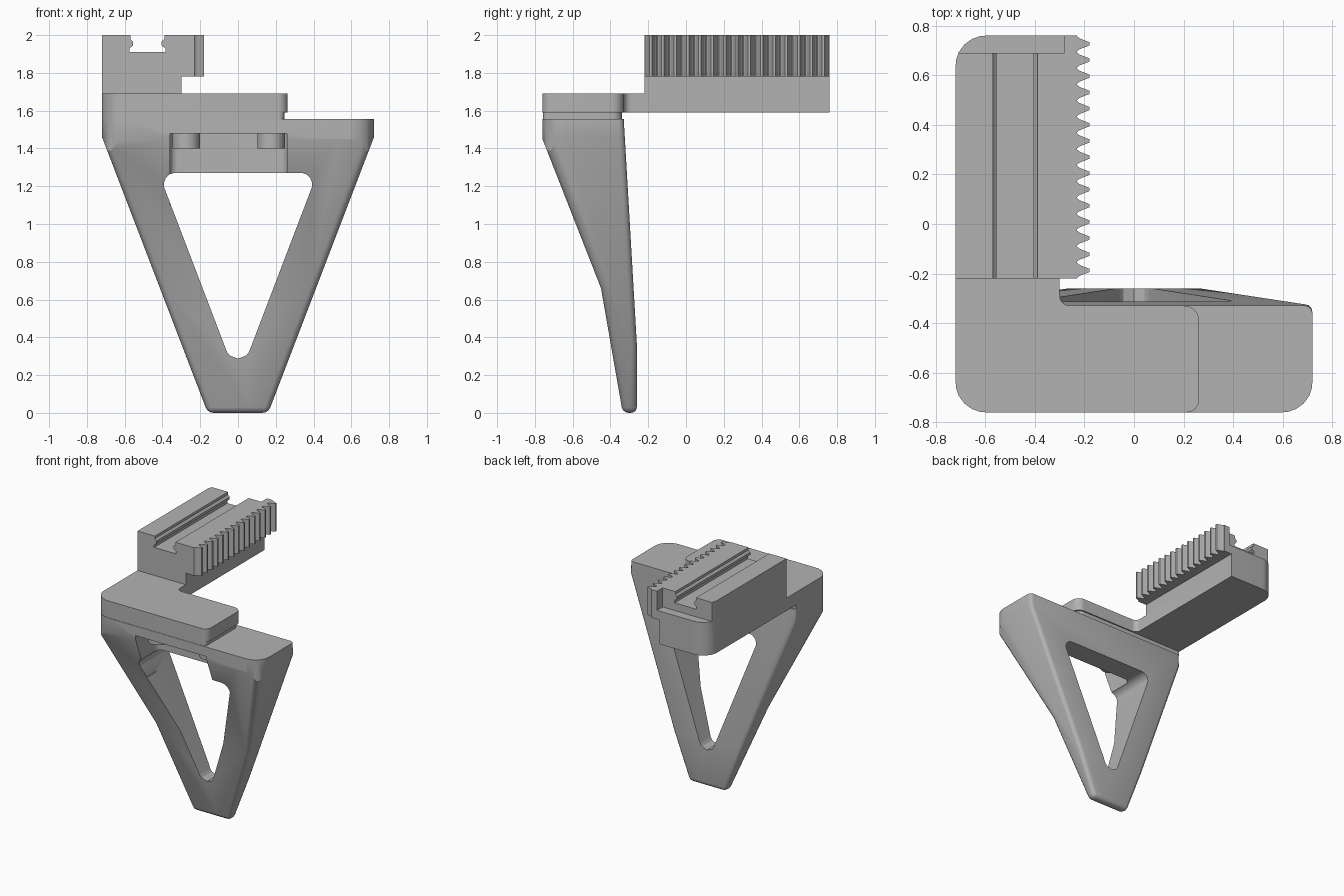
import bpy, bmesh, math
from mathutils import Vector

old = bpy.data.objects.get("Cube")
if old:
    bpy.data.objects.remove(old, do_unlink=True)

grey = bpy.data.materials.new("plain_grey")
grey.use_nodes = True
grey.diffuse_color = (0.45, 0.45, 0.45, 1)
grey.node_tree.nodes["Principled BSDF"].inputs["Base Color"].default_value = (0.45, 0.45, 0.45, 1)


def rounded(corners, steps=6):
    """Turn (u, v, radius) corners into an outline with filleted corners."""
    out = []
    for i, (u, v, r) in enumerate(corners):
        p = Vector((u, v))
        if r == 0:
            out.append(p)
            continue
        a = (Vector(corners[i - 1][:2]) - p).normalized()
        b = (Vector(corners[(i + 1) % len(corners)][:2]) - p).normalized()
        half = a.angle(b) / 2
        centre = p + (a + b).normalized() * (r / math.sin(half))
        start = p + a * (r / math.tan(half)) - centre
        end = p + b * (r / math.tan(half)) - centre
        for k in range(steps + 1):
            t = k / steps
            out.append(centre + (start.lerp(end, t)).normalized() * r)
    return out


def prism(name, outline, axis, lo, hi):
    """Extrude a 2D outline along an axis."""
    place = {"x": lambda u, v, w: (w, u, v),
             "y": lambda u, v, w: (u, w, v),
             "z": lambda u, v, w: (u, v, w)}[axis]
    bm = bmesh.new()
    face = bm.faces.new([bm.verts.new(place(p[0], p[1], lo)) for p in outline])
    ext = bmesh.ops.extrude_face_region(bm, geom=[face])
    verts = [g for g in ext["geom"] if isinstance(g, bmesh.types.BMVert)]
    bmesh.ops.translate(bm, verts=verts, vec=place(0, 0, hi - lo))
    bmesh.ops.recalc_face_normals(bm, faces=bm.faces)
    mesh = bpy.data.meshes.new(name)
    bm.to_mesh(mesh)
    bm.free()
    obj = bpy.data.objects.new(name, mesh)
    bpy.context.collection.objects.link(obj)
    mesh.materials.append(grey)
    return obj


def activate(obj):
    bpy.ops.object.select_all(action="DESELECT")
    obj.select_set(True)
    bpy.context.view_layer.objects.active = obj


def combine(obj, cutter, operation):
    """Apply a boolean and remove the cutter."""
    mod = obj.modifiers.new("cut", "BOOLEAN")
    mod.operation, mod.object, mod.solver = operation, cutter, "EXACT"
    activate(obj)
    bpy.ops.object.modifier_apply(modifier=mod.name)
    bpy.data.objects.remove(cutter, do_unlink=True)


def box(name, x0, x1, y0, y1, z0, z1):
    return prism(name, [(x0, y0), (x1, y0), (x1, y1), (x0, y1)], "z", z0, z1)


# Triangular frame: front outline crossed with the side outline, edges softened
frame = prism("triangular_frame", [(-0.16, 0), (0.16, 0), (0.72, 1.46), (0.72, 1.7),
                                   (-0.72, 1.7), (-0.72, 1.46)], "y", -1, 0)
side = prism("side_cutter", [(-0.335, 0), (-0.26, 0), (-0.26, 0.36), (-0.338, 1.7),
                             (-0.76, 1.7), (-0.76, 1.45), (-0.45, 0.66)], "x", -1, 1)
combine(frame, side, "INTERSECT")
bevel = frame.modifiers.new("soft_edges", "BEVEL")
bevel.width, bevel.segments, bevel.limit_method = 0.03, 3, "ANGLE"
bevel.angle_limit = math.radians(35)
activate(frame)
bpy.ops.object.modifier_apply(modifier=bevel.name)
plan = prism("plan_cutter", rounded([(-0.72, -0.76, 0.12), (0.72, -0.76, 0.12),
                                     (0.72, 0, 0), (-0.72, 0, 0)]), "z", -0.1, 1.555)
combine(frame, plan, "INTERSECT")

# Window through the frame and screw pocket behind the front lip
window = prism("window_cutter", rounded([(0, 0.17, 0.065), (0.42, 1.27, 0.06),
                                         (-0.42, 1.27, 0.06)]), "y", -1, 0)
combine(frame, window, "DIFFERENCE")
pocket = prism("pocket_cutter", rounded([(-0.36, -1, 0), (0.26, -1, 0), (0.26, -0.48, 0.04),
                                         (-0.36, -0.48, 0.04)]), "z", 1.1, 1.48)
combine(frame, pocket, "DIFFERENCE")

# Screw heads under the pocket ceiling
screws = []
for side_name, x in (("right", -0.275), ("left", 0.175)):
    ring = [(x + 0.073 * math.cos(k * math.tau / 32), -0.6 + 0.073 * math.sin(k * math.tau / 32))
            for k in range(32)]
    screws.append(prism(side_name + "_screw_head", ring, "z", 1.40, 1.482))

# Spacer and L-shaped base plate
spacer = prism("spacer", rounded([(-0.72, -0.757, 0.12), (0.245, -0.757, 0.03),
                                  (0.245, -0.34, 0.05), (-0.72, -0.34, 0)]), "z", 1.555, 1.59)
plate = prism("base_plate", rounded([(-0.72, -0.76, 0.12), (0.263, -0.76, 0.05),
                                     (0.263, -0.33, 0.06), (-0.30, -0.33, 0.04),
                                     (-0.30, 0.76, 0), (-0.72, 0.76, 0.12)]), "z", 1.59, 1.69)


def arm_plan(name, x1, z0, z1):
    return prism(name, rounded([(-0.72, -0.22, 0), (x1, -0.22, 0), (x1, 0.76, 0),
                                (-0.72, 0.76, 0.12)]), "z", z0, z1)


arm = arm_plan("arm_riser", -0.30, 1.69, 1.78)

# Slotted rail with a small rib along each slot wall
slot = [(-0.39, 2.0), (-0.39, 1.98), (-0.405, 1.965), (-0.405, 1.945), (-0.385, 1.93), (-0.385, 1.91)]
mirrored = [(-0.96 - u, v) for u, v in reversed(slot)]
rail = prism("slotted_rail", [(-0.72, 1.78), (-0.28, 1.78), (-0.28, 2.0)] + slot + mirrored
             + [(-0.72, 2.0)], "y", -0.22, 0.69)
combine(rail, arm_plan("rail_cutter", -0.2, 1.7, 2.1), "INTERSECT")
shelf = box("end_shelf", -0.75, -0.28, 0.69, 0.8, 1.78, 1.85)
combine(shelf, arm_plan("shelf_cutter", -0.2, 1.7, 2.1), "INTERSECT")

# Toothed rack
count = 15
pitch = 0.98 / count
teeth = []
for i in range(count):
    y = -0.22 + i * pitch
    for f, x in ((0.04, -0.23), (0.16, -0.22), (0.40, -0.18), (0.60, -0.18), (0.84, -0.22), (0.96, -0.23)):
        teeth.append((x, y + f * pitch))
rack = prism("toothed_rack", [(-0.28, -0.22), (-0.23, -0.22)] + teeth
             + [(-0.23, 0.76), (-0.28, 0.76)], "z", 1.78, 2.0)

for obj in [frame, spacer, plate, arm, rail, shelf] + screws:
    activate(obj)
    bpy.ops.object.shade_smooth_by_angle(angle=math.radians(30))
